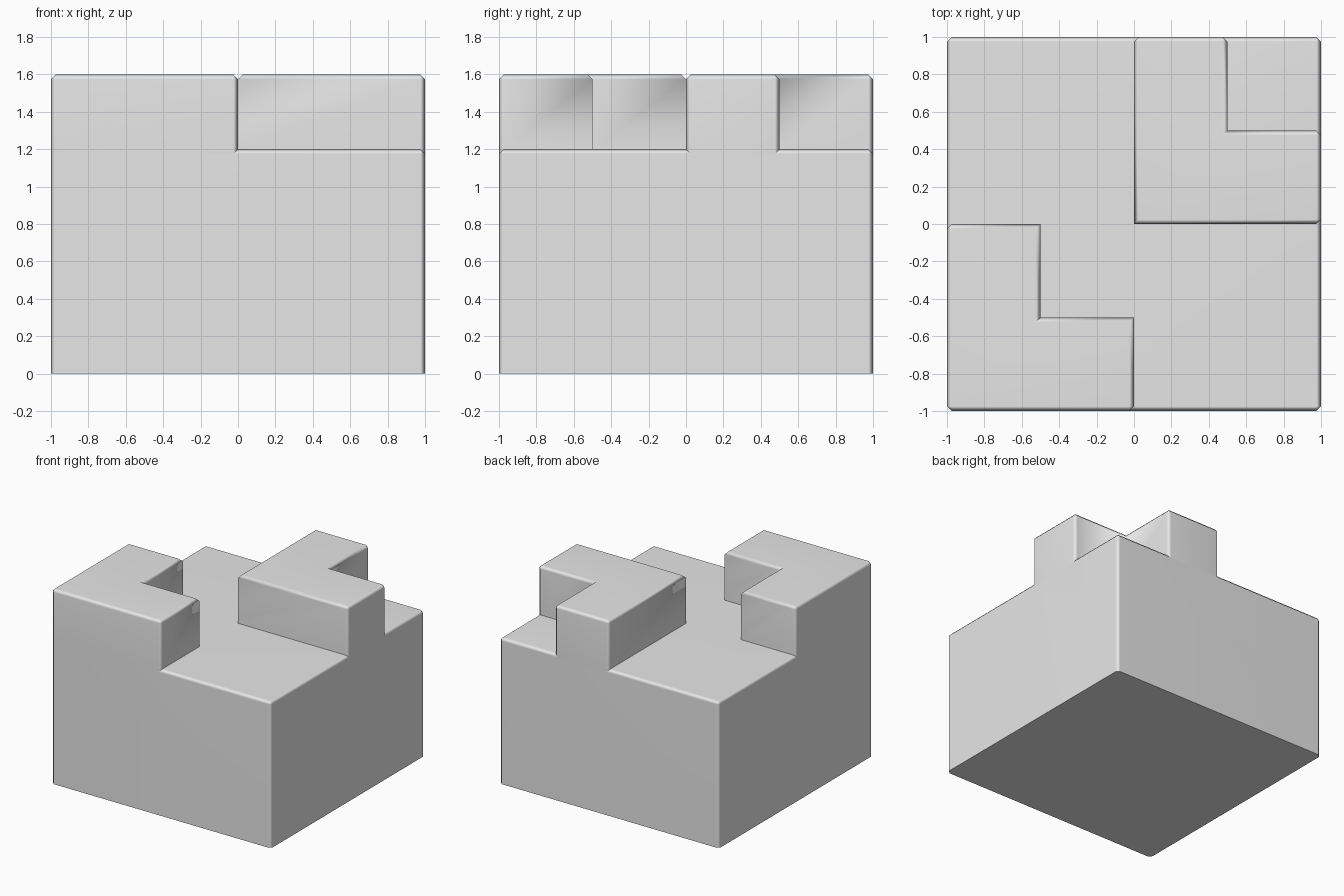
import bpy
import bmesh
import math

cube = bpy.data.objects.get("Cube")
if cube:
    bpy.data.objects.remove(cube, do_unlink=True)

FLOOR, TOP, BEVEL = 1.2, 1.6, 0.025


def raise_faces(bm, faces, height):
    """Extrude a face region straight up and return its new top faces."""
    geom = bmesh.ops.extrude_face_region(bm, geom=faces)["geom"]
    verts = [g for g in geom if isinstance(g, bmesh.types.BMVert)]
    bmesh.ops.translate(bm, verts=verts, vec=(0, 0, height))
    return [g for g in geom if isinstance(g, bmesh.types.BMFace)]


def in_l_block(face):
    """Both L blocks fill a quadrant, less the cell at one of its corners."""
    x, y, _ = face.calc_center_median()
    front = x < 0 and y < 0 and not (x > -0.5 and y > -0.5)
    back = x > 0 and y > 0 and not (x > 0.5 and y > 0.5)
    return front or back


def is_bevelled(edge):
    """Convex edges, except the base rim and the verticals inside the outline."""
    if not edge.is_manifold or edge.calc_face_angle_signed() < 0.1:
        return False
    a, b = (v.co for v in edge.verts)
    if max(a.z, b.z) < 0.01:
        return False
    if abs(a.z - b.z) > 0.01:
        return max(abs(a.x), abs(a.y)) > 0.99
    return True


# Base block, with the two L-shaped blocks raised from its top
bm = bmesh.new()
bmesh.ops.create_grid(bm, x_segments=4, y_segments=4, size=1.0)
top = raise_faces(bm, bm.faces[:], FLOOR)
raise_faces(bm, [f for f in top if in_l_block(f)], TOP - FLOOR)
bmesh.ops.recalc_face_normals(bm, faces=bm.faces[:])
bmesh.ops.dissolve_limit(bm, angle_limit=0.01, verts=bm.verts[:], edges=bm.edges[:])

# Narrow chamfer on the outer edges
bmesh.ops.bevel(bm, geom=[e for e in bm.edges if is_bevelled(e)], offset=BEVEL,
                segments=1, profile=0.5, affect='EDGES', clamp_overlap=True)

mesh = bpy.data.meshes.new("stepped_block")
bm.to_mesh(mesh)
bm.free()
block = bpy.data.objects.new("stepped_block", mesh)
bpy.context.collection.objects.link(block)

# Plain grey
grey = bpy.data.materials.new("light_grey")
grey.use_nodes = True
colour = (0.8, 0.8, 0.8, 1.0)
grey.diffuse_color = colour
grey.node_tree.nodes["Principled BSDF"].inputs["Base Color"].default_value = colour
mesh.materials.append(grey)

# Chamfers shade softly while square corners stay sharp
bpy.ops.object.select_all(action='DESELECT')
block.select_set(True)
bpy.context.view_layer.objects.active = block
bpy.ops.object.shade_smooth_by_angle(angle=math.radians(60))
weighted = block.modifiers.new("weighted_normals", 'WEIGHTED_NORMAL')
weighted.keep_sharp = True
